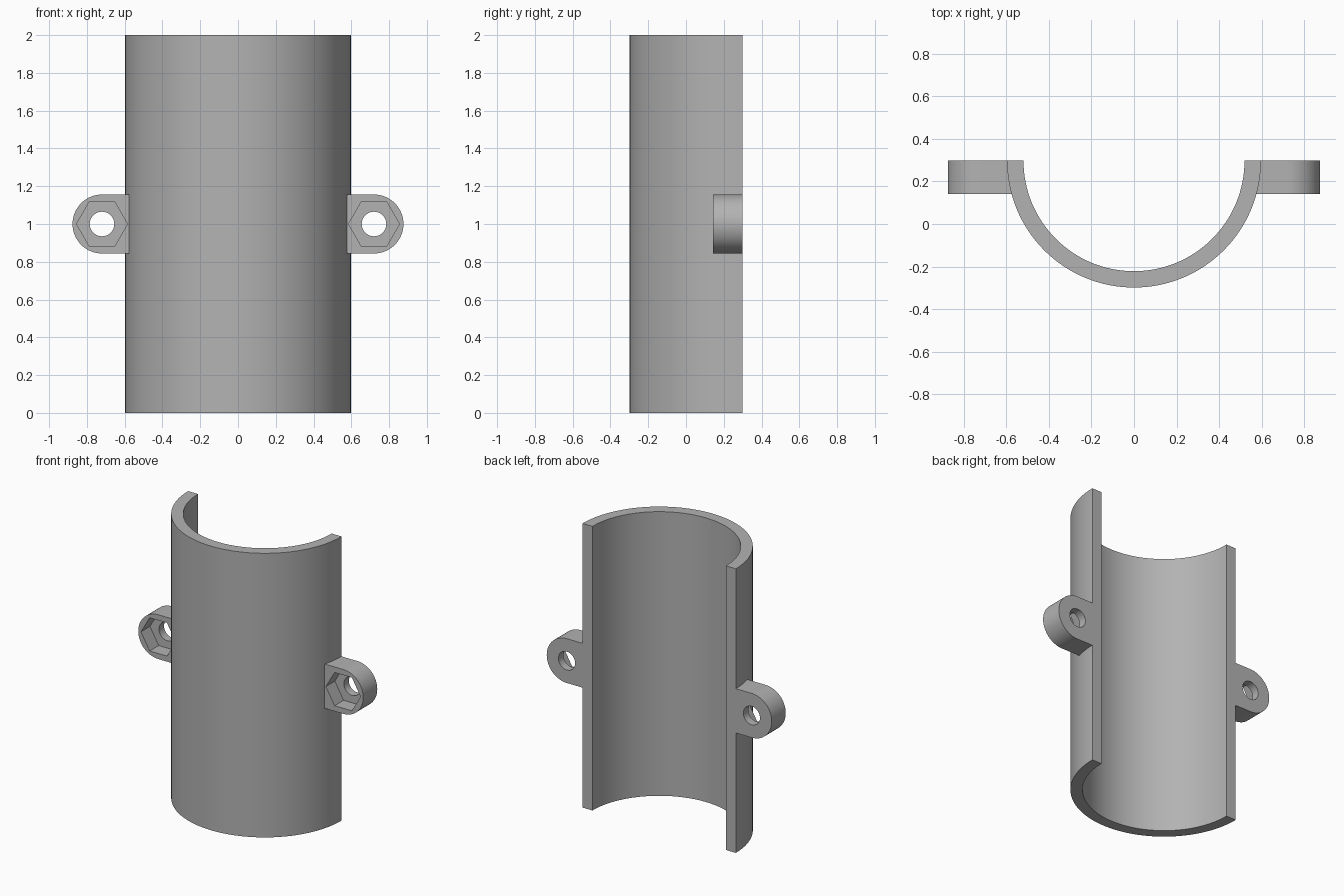
import bpy
import bmesh
from math import pi, sin, cos, radians

if "Cube" in bpy.data.objects:
    bpy.data.objects.remove(bpy.data.objects["Cube"])

BACK = 0.298                 # plane of the split faces and pipe axis
R_OUT, R_IN, HEIGHT = 0.597, 0.52, 2.0
LUG_X, LUG_Z, LUG_R, LUG_DEPTH = 0.72, 1.0, 0.156, 0.156
POCKET = 0.10                # depth of the hexagonal nut pocket

grey = bpy.data.materials.new("plain grey")
grey.use_nodes = True
colour = (0.45, 0.45, 0.45, 1)
grey.diffuse_color = colour
grey.node_tree.nodes["Principled BSDF"].inputs["Base Color"].default_value = colour


def arc(cx, cy, r, start, end, steps):
    """Points along an arc, angles in radians, both ends included."""
    angles = [start + (end - start) * i / steps for i in range(steps + 1)]
    return [(cx + r * cos(a), cy + r * sin(a)) for a in angles]


def prism(name, outline, to_3d, depth):
    """Extrude a closed outline along the vector depth."""
    bm = bmesh.new()
    face = bm.faces.new([bm.verts.new(to_3d(u, v)) for u, v in outline])
    ext = bmesh.ops.extrude_face_region(bm, geom=[face], use_keep_orig=True)
    moved = [g for g in ext["geom"] if isinstance(g, bmesh.types.BMVert)]
    bmesh.ops.translate(bm, vec=depth, verts=moved)
    bmesh.ops.recalc_face_normals(bm, faces=bm.faces)
    mesh = bpy.data.meshes.new(name)
    bm.to_mesh(mesh)
    bm.free()
    mesh.materials.append(grey)
    obj = bpy.data.objects.new(name, mesh)
    bpy.context.collection.objects.link(obj)
    return obj


def boolean(target, tool, operation):
    """Apply a boolean and discard its tool."""
    mod = target.modifiers.new(operation.title(), "BOOLEAN")
    mod.object, mod.operation, mod.solver = tool, operation, "EXACT"
    tool.hide_render = True
    bpy.context.view_layer.objects.active = target
    bpy.ops.object.modifier_apply(modifier=mod.name)
    bpy.data.objects.remove(tool)


# Half pipe, open towards the back
section = arc(0, BACK, R_OUT, pi, 2 * pi, 64) + arc(0, BACK, R_IN, 2 * pi, pi, 64)
shell = prism("half_pipe_clamp", section, lambda u, v: (u, v, 0), (0, 0, HEIGHT))

for side, s in (("left", 1), ("right", -1)):
    def upright(y):
        return lambda u, v: (s * u, y, v)

    front = BACK - LUG_DEPTH
    # Rounded bolt lug merged into the pipe wall
    tab = [(0.55, LUG_Z + LUG_R), (0.55, LUG_Z - LUG_R)]
    tab += arc(LUG_X, LUG_Z, LUG_R, -pi / 2, pi / 2, 32)
    lug = prism(side + "_lug", tab, upright(front), (0, LUG_DEPTH, 0))
    boolean(shell, lug, "UNION")

    # Hexagonal nut pocket from the front
    hexagon = arc(LUG_X, LUG_Z, 0.135, 0, 2 * pi, 6)[:-1]
    pocket = prism(side + "_pocket_cutter", hexagon, upright(front - 0.02),
                   (0, POCKET + 0.02, 0))
    boolean(shell, pocket, "DIFFERENCE")

    # Bolt hole right through
    circle = arc(LUG_X, LUG_Z, 0.065, 0, 2 * pi, 32)[:-1]
    hole = prism(side + "_hole_cutter", circle, upright(front - 0.02),
                 (0, LUG_DEPTH + 0.04, 0))
    boolean(shell, hole, "DIFFERENCE")

# Smooth curved walls, crisp edges
bpy.ops.object.select_all(action="DESELECT")
shell.select_set(True)
bpy.context.view_layer.objects.active = shell
bpy.ops.object.shade_smooth_by_angle(angle=radians(30))
